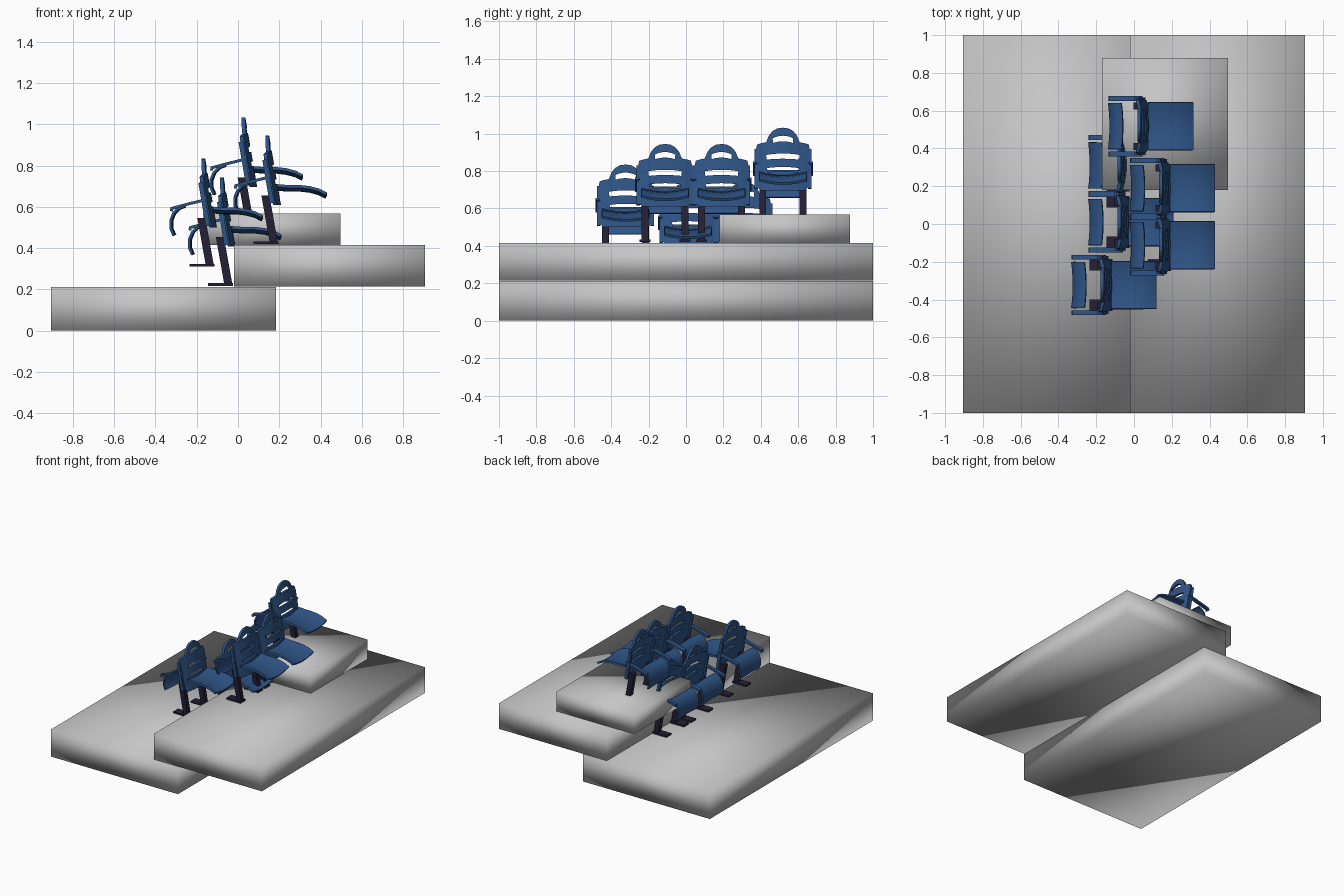
import bpy, bmesh, math
from mathutils import Vector

if "Cube" in bpy.data.objects:
    bpy.data.objects.remove(bpy.data.objects["Cube"], do_unlink=True)


def material(name, rgb):
    m = bpy.data.materials.new(name)
    m.use_nodes = True
    m.diffuse_color = (*rgb, 1)
    m.node_tree.nodes["Principled BSDF"].inputs["Base Color"].default_value = (*rgb, 1)
    return m


concrete = material("concrete grey", (0.56, 0.56, 0.56))
blue = material("seat blue", (0.028, 0.09, 0.24))
dark = material("dark metal", (0.018, 0.014, 0.035))


def finish(bm, name, mat, angle=40):
    bmesh.ops.recalc_face_normals(bm, faces=bm.faces)
    mesh = bpy.data.meshes.new(name)
    for f in bm.faces:
        f.smooth = True
    for e in bm.edges:
        if len(e.link_faces) == 2 and e.calc_face_angle() > math.radians(angle):
            e.smooth = False
    bm.to_mesh(mesh)
    bm.free()
    mesh.materials.append(mat)
    return mesh


def place(mesh, name, loc=(0, 0, 0)):
    ob = bpy.data.objects.new(name, mesh)
    ob.location = loc
    bpy.context.collection.objects.link(ob)


def add_box(bm, x, y, z, shear=0):
    verts = bmesh.ops.create_cube(bm, size=1)["verts"]
    for v in verts:
        top = v.co.z > 0
        v.co = Vector([lo + (c + 0.5) * (hi - lo) for c, (lo, hi) in zip(v.co, (x, y, z))])
        if top:
            v.co.x += shear


def sheet(bm, path, half, thick, centre=0, sag=0, bow=0, cols=8):
    """Sweep a path of (x, z) points across y, then thicken it."""
    rows = []
    for x, z in path:
        row = []
        for i in range(cols + 1):
            t = 2 * i / cols - 1
            row.append(bm.verts.new((x + bow * t * t, centre + half * t, z + sag * t * t)))
        rows.append(row)
    faces = [bm.faces.new((a[i], a[i + 1], b[i + 1], b[i]))
             for a, b in zip(rows, rows[1:]) for i in range(cols)]
    bmesh.ops.recalc_face_normals(bm, faces=faces)
    bmesh.ops.solidify(bm, geom=faces, thickness=thick)


# Stepped concrete slabs, softly shaded
for name, x, y, z in (
        ("lower_step", (-0.905, 0.185), (-1, 1), (0, 0.212)),
        ("middle_step", (-0.02, 0.905), (-1, 1), (0.215, 0.415)),
        ("upper_step", (-0.17, 0.497), (0.18, 0.878), (0.415, 0.567))):
    bm = bmesh.new()
    add_box(bm, x, y, z)
    place(finish(bm, name, concrete, 180), name)


# Backrest: flat outline with slots, cut into strips, then leaned and curved
TOP = 0.525


def slot(half, z, height, arch):
    ts = [i / 5 - 1 for i in range(11)]
    upper = [(half * t, z + height / 2 - arch * t * t) for t in ts]
    lower = [(half * t * 0.96, z - height / 2 - arch * t * t * 0.6) for t in reversed(ts)]
    return upper + lower


side = [(0.03, -0.004), (0.055, -0.018), (0.075, -0.042), (0.09, -0.078),
        (0.12, -0.084), (0.138, -0.09), (0.145, -0.12), (0.142, -0.22),
        (0.138, -0.315), (0.12, -0.335)]
outline = [(0, 0)] + side + [(-y, z) for y, z in reversed(side)]
loops = [outline, slot(0.055, -0.058, 0.03, 0.014),
         slot(0.09, -0.152, 0.028, 0.008), slot(0.085, -0.222, 0.024, 0.006)]
curve = bpy.data.curves.new("backrest_outline", "CURVE")
curve.dimensions = "2D"
curve.fill_mode = "BOTH"
curve.extrude = 0.009
for loop in loops:
    sp = curve.splines.new("POLY")
    sp.points.add(len(loop) - 1)
    for p, (u, v) in zip(sp.points, loop):
        p.co = (u, v, 0, 1)
    sp.use_cyclic_u = True
helper = bpy.data.objects.new("backrest_outline", curve)
bpy.context.collection.objects.link(helper)
flat = bpy.data.meshes.new_from_object(
    helper.evaluated_get(bpy.context.evaluated_depsgraph_get()))
bpy.data.objects.remove(helper, do_unlink=True)
bm = bmesh.new()
bm.from_mesh(flat)
bpy.data.meshes.remove(flat)
bmesh.ops.remove_doubles(bm, verts=bm.verts, dist=0.0002)
for i in range(-4, 5):
    bmesh.ops.bisect_plane(bm, geom=bm.verts[:] + bm.edges[:] + bm.faces[:],
                           plane_co=(i * 0.03, 0, 0), plane_no=(1, 0, 0))


def lean(z):
    return 0.012 + (TOP - z) * 0.17


for v in bm.verts:
    y, drop, depth = v.co
    z = TOP + drop
    v.co = (lean(z) + depth - 0.025 * (y / 0.14) ** 2, y, z)
backrest = finish(bm, "backrest", blue)

# Seat pan reaching out from the backrest
bm = bmesh.new()
sheet(bm, [(0.06, 0.272), (0.11, 0.268), (0.17, 0.268), (0.22, 0.262),
           (0.265, 0.25), (0.3, 0.232)], 0.125, 0.014, sag=0.018)
seat = finish(bm, "seat", blue)

# Curved panel on the other side of the backrest
bm = bmesh.new()
sheet(bm, [(-0.075, 0.298), (-0.105, 0.287), (-0.13, 0.262), (-0.145, 0.225),
           (-0.145, 0.185), (-0.13, 0.15)], 0.122, 0.012, bow=-0.008)
panel = finish(bm, "curved_panel", blue)

# Armrests with brackets down the sides of the backrest
bm = bmesh.new()
for s in (-1, 1):
    sheet(bm, [(-0.15, 0.27), (-0.147, 0.288), (-0.1, 0.301), (-0.05, 0.314),
               (0, 0.326), (0.022, 0.345)], 0.013, 0.014, centre=s * 0.147, cols=2)
    sheet(bm, [(lean(z) - 0.022, z) for z in (0.41, 0.34, 0.27, 0.2)],
          0.01, 0.022, centre=s * 0.143, cols=2)
arms = finish(bm, "armrests", blue)

# Slanted legs on foot plates
bm = bmesh.new()
for s in (-1, 1):
    y = s * 0.107
    add_box(bm, (0.025, 0.064), (y - 0.018, y + 0.018), (0, 0.236), shear=-0.042)
    add_box(bm, (-0.055, 0.066), (y - 0.03, y + 0.03), (0, 0.013))
legs = finish(bm, "legs", dark)

# Six chairs in two staggered rows
chairs = {
    "upper_chair": (0.015, 0.518, 0.507),
    "middle_chair_back": (0.13, 0.19, 0.42),
    "middle_chair_front": (0.13, -0.112, 0.42),
    "lower_chair_back": (-0.09, 0.31, 0.217),
    "lower_chair_centre": (-0.09, 0.01, 0.217),
    "lower_chair_front": (-0.18, -0.323, 0.31),
}
parts = {"backrest": backrest, "seat": seat, "curved_panel": panel,
         "armrests": arms, "legs": legs}
for chair, loc in chairs.items():
    for part, mesh in parts.items():
        place(mesh, chair + "_" + part, loc)
